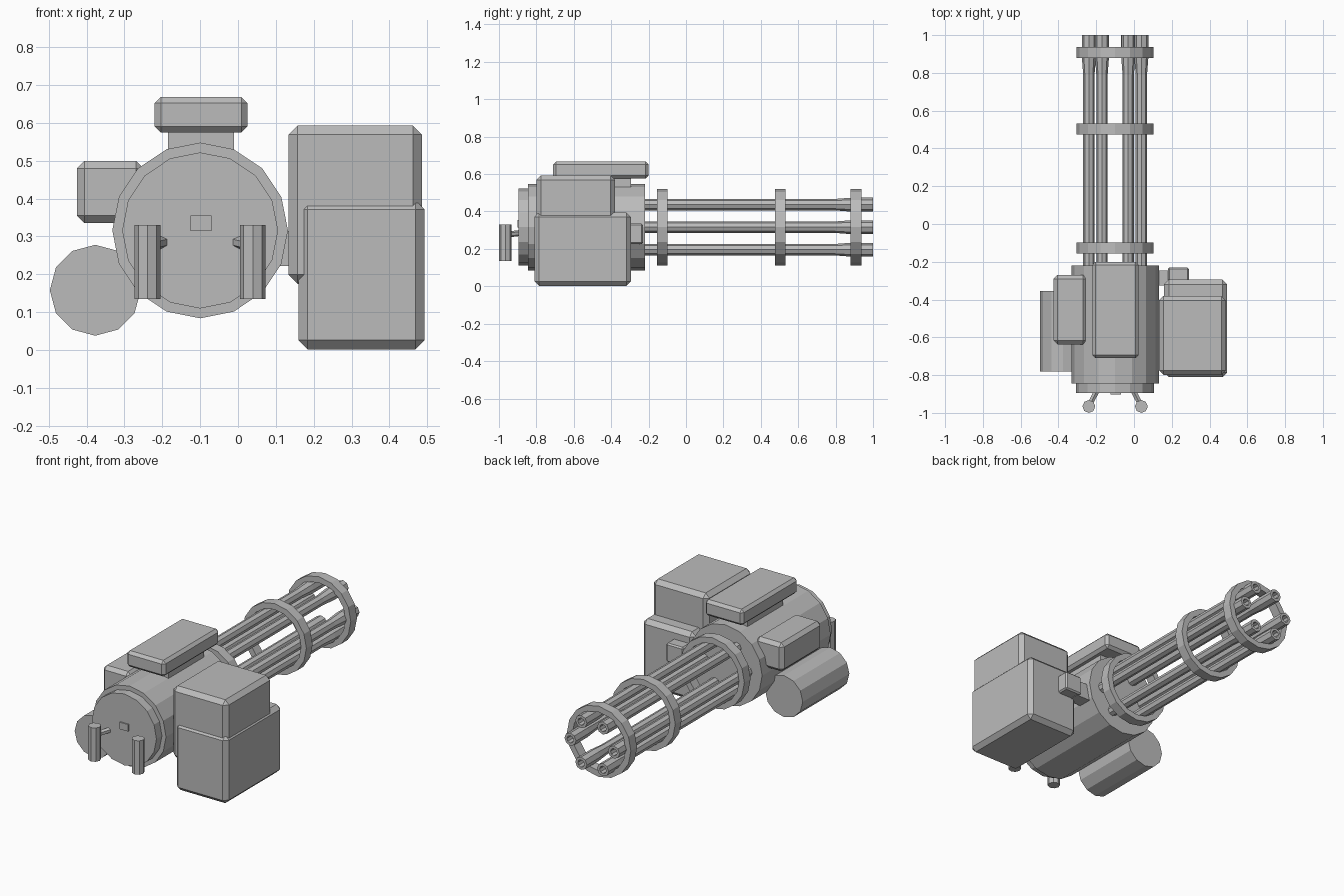
import bpy, bmesh, math
from mathutils import Vector

if "Cube" in bpy.data.objects:
    bpy.data.objects.remove(bpy.data.objects["Cube"])

grey = bpy.data.materials.new("gunmetal_grey")
grey.diffuse_color = (0.5, 0.5, 0.5, 1)
grey.use_nodes = True
grey.node_tree.nodes["Principled BSDF"].inputs["Base Color"].default_value = grey.diffuse_color
AX, AZ = -0.10, 0.316  # main axis of body and barrels


def finish(bm, name):
    bmesh.ops.recalc_face_normals(bm, faces=bm.faces)
    me = bpy.data.meshes.new(name)
    bm.to_mesh(me)
    bm.free()
    me.materials.append(grey)
    ob = bpy.data.objects.new(name, me)
    bpy.context.collection.objects.link(ob)
    return ob


def box(name, x, y, z, bevel=0.0):
    bm = bmesh.new()
    bmesh.ops.create_cube(bm, size=1)
    for v in bm.verts:
        v.co = Vector([(a + b) / 2 + c * (b - a) for c, (a, b) in zip(v.co, (x, y, z))])
    if bevel:
        bmesh.ops.bevel(bm, geom=bm.edges[:], offset=bevel, segments=1, affect='EDGES')
    return finish(bm, name)


def lathe(name, cx, cz, profile, n, closed=False):
    """Revolve (radius, y) points about a y-parallel axis; caps ends unless closed."""
    bm = bmesh.new()
    rings = [[bm.verts.new((cx + r * math.sin(2 * math.pi * i / n), y,
                            cz + r * math.cos(2 * math.pi * i / n))) for i in range(n)]
             for r, y in profile]
    pairs = list(zip(rings, rings[1:]))
    if closed:
        pairs.append((rings[-1], rings[0]))
    else:
        bm.faces.new(rings[0])
        bm.faces.new(rings[-1])
    for a, b in pairs:
        for i in range(n):
            j = (i + 1) % n
            bm.faces.new((a[i], a[j], b[j], b[i]))
    return finish(bm, name)


def rod(name, p, q, r, n=8):
    p, q = Vector(p), Vector(q)
    bm = bmesh.new()
    bmesh.ops.create_cone(bm, cap_ends=True, segments=n, radius1=r, radius2=r, depth=(q - p).length)
    rot = (q - p).to_track_quat('Z', 'Y')
    for v in bm.verts:
        v.co = rot @ v.co + (p + q) / 2
    return finish(bm, name)


# Main housing with stepped rear cap
lathe("main_housing", AX, AZ,
      [(0.206, -0.895), (0.206, -0.845), (0.232, -0.845), (0.232, -0.22)], 16)
box("rear_button", (-0.125, -0.07), (-0.902, -0.88), (0.315, 0.355))

# Six barrels with flared, hollow muzzles
for k in range(6):
    a = math.radians(60 * k)
    lathe(f"barrel_{k + 1}", AX + 0.139 * math.cos(a), AZ + 0.139 * math.sin(a),
          [(0.030, -0.25), (0.030, 0.79), (0.037, 0.88), (0.037, 1.0), (0.021, 1.0), (0.021, 0.85)], 8)

# Clamp rings round the barrels
for k, y in enumerate((-0.155, 0.475, 0.88)):
    lathe(f"barrel_ring_{k + 1}", AX, AZ,
          [(0.204, y), (0.204, y + 0.057), (0.170, y + 0.057), (0.170, y)], 16, closed=True)

# Top cover on its neck
box("top_cover", (-0.22, 0.025), (-0.71, -0.20), (0.575, 0.668), 0.016)
box("top_cover_neck", (-0.185, -0.01), (-0.62, -0.295), (0.48, 0.59))

# Left side box and motor drum
box("left_side_box", (-0.425, -0.25), (-0.637, -0.27), (0.335, 0.50), 0.02)
lathe("motor_drum", -0.377, 0.158, [(0.12, -0.78), (0.12, -0.355)], 12)

# Ammunition boxes and feed
box("ammo_box_upper", (0.133, 0.486), (-0.80, -0.38), (0.175, 0.593), 0.024)
box("ammo_box_lower", (0.16, 0.493), (-0.81, -0.295), (0.002, 0.395), 0.024)
box("feed_block", (0.18, 0.29), (-0.34, -0.23), (0.225, 0.335), 0.008)
box("feed_link", (0.08, 0.20), (-0.325, -0.245), (0.222, 0.315))

# Two rear grips with angled struts
for side, name in ((-1, "left"), (1, "right")):
    x = AX + side * 0.139
    rod(f"{name}_grip", (x, -0.966, 0.135), (x, -0.966, 0.33), 0.034)
    rod(f"{name}_grip_strut", (x, -0.966, 0.275), (AX + side * 0.09, -0.87, 0.287), 0.016, 6)
